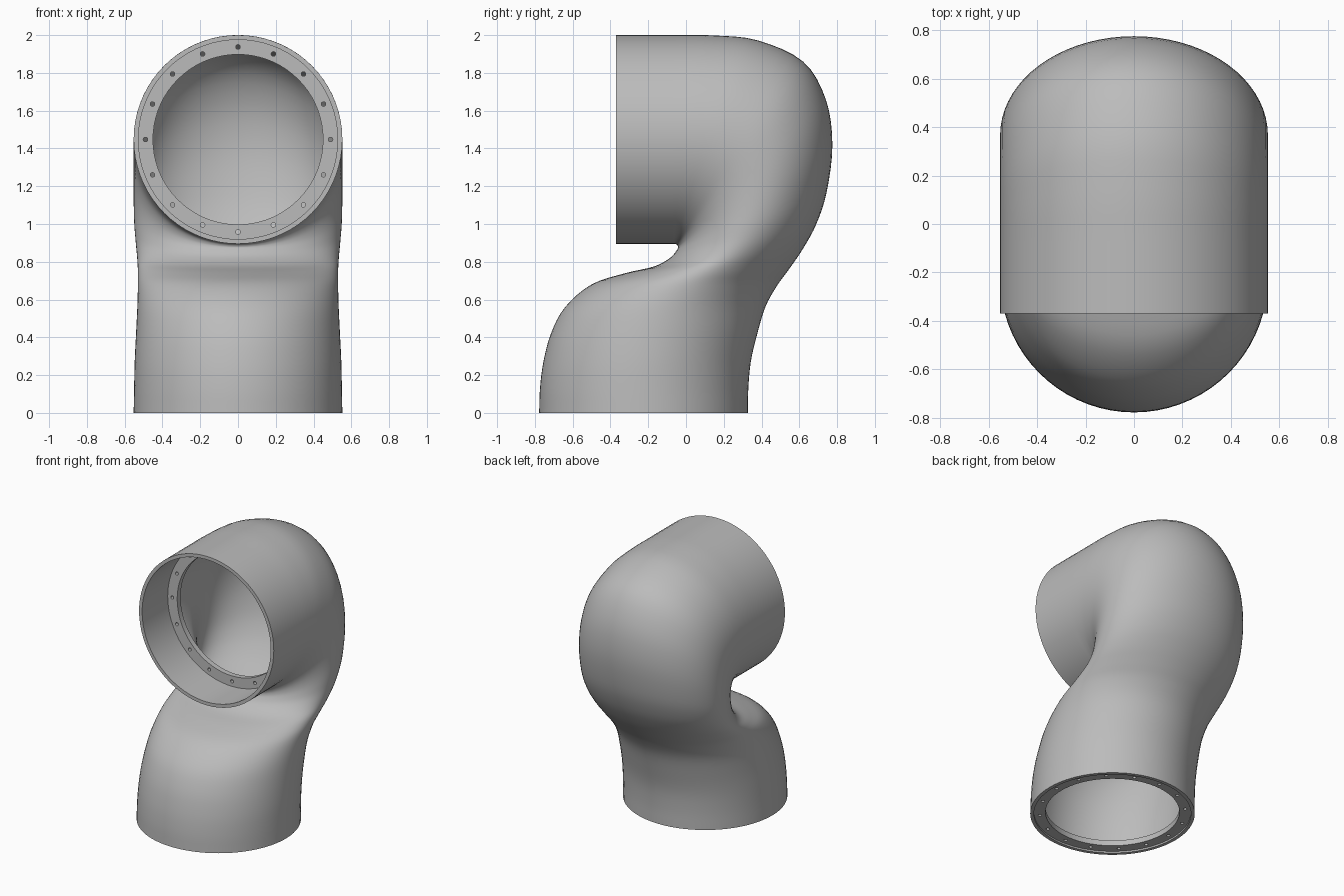
import bpy, bmesh, math
from mathutils import Vector, Matrix

cube = bpy.data.objects.get("Cube")
if cube:
    bpy.data.objects.remove(cube, do_unlink=True)

SIDES = 72
R = 0.5525      # outer radius of both ends
WALL = 0.025

grey = bpy.data.materials.new("light grey metal")
grey.use_nodes = True
colour = (0.5, 0.5, 0.5, 1)
grey.diffuse_color = colour
grey.node_tree.nodes["Principled BSDF"].inputs["Base Color"].default_value = colour


def finish(name, bm):
    bmesh.ops.recalc_face_normals(bm, faces=bm.faces)
    mesh = bpy.data.meshes.new(name)
    bm.to_mesh(mesh)
    bm.free()
    obj = bpy.data.objects.new(name, mesh)
    bpy.context.collection.objects.link(obj)
    mesh.materials.append(grey)
    return obj


def smooth(obj):
    bpy.ops.object.select_all(action='DESELECT')
    obj.select_set(True)
    bpy.context.view_layer.objects.active = obj
    bpy.ops.object.shade_smooth_by_angle(angle=math.radians(35))


def ring(centre, u, v):
    """Ellipse with half axes u and v."""
    angles = [2 * math.pi * i / SIDES for i in range(SIDES)]
    return [centre + u * math.cos(a) + v * math.sin(a) for a in angles]


def skin(name, rings):
    """Hollow solid: rings bridged in order, the last one back to the first."""
    bm = bmesh.new()
    loops = [[bm.verts.new(p) for p in r] for r in rings]
    for a, b in zip(loops, loops[1:] + loops[:1]):
        for i in range(SIDES):
            j = (i + 1) % SIDES
            bm.faces.new((a[i], a[j], b[j], b[i]))
    return finish(name, bm)


def lathe(name, profile, frame):
    """Closed (radius, height) profile turned about the frame's z axis."""
    return skin(name, [[frame @ p for p in ring(Vector((0, 0, h)), Vector((r, 0, 0)), Vector((0, r, 0)))]
                       for r, h in profile])


# Body sections: inner-bend (y, z), outer-bend (y, z), half width
sections = [
    (-.7775, 0, .3275, 0, R),
    (-.773, .13, .33, .13, .55),
    (-.755, .27, .343, .27, .547),
    (-.715, .42, .375, .41, .54),
    (-.64, .56, .42, .56, .533),
    (-.5, .68, .48, .67, .53),
    (-.32, .74, .545, .76, .53),
    (-.17, .775, .62, .87, .534),
    (-.085, .82, .69, 1, .542),
    (-.05, .86, .745, 1.17, .55),
    (-.042, .875, .775, 1.42, R),
    (-.043, .883, .74, 1.66, R),
    (-.047, .889, .62, 1.86, R),
    (-.053, .893, .38, 1.972, R),
    (-.06, .895, .15, 1.998, R),
    (-.07, .895, -.07, 2, R),
]


def spline(points, steps):
    """Catmull-Rom interpolation of tuples."""
    pts = [Vector(p) for p in points]
    pts = [2 * pts[0] - pts[1]] + pts + [2 * pts[-1] - pts[-2]]
    out = []
    for a, b, c, d in zip(pts, pts[1:], pts[2:], pts[3:]):
        for k in range(steps):
            t = k / steps
            out.append(b + (c - a) * (t / 2) + (2 * a - 5 * b + 4 * c - d) * (t * t / 2)
                       + (3 * b - a - 3 * c + d) * (t ** 3 / 2))
    return out + [pts[-2]]


def section_ring(s, inset):
    inner, outer = Vector((0, s[0], s[1])), Vector((0, s[2], s[3]))
    half = (outer - inner) / 2
    return ring((inner + outer) / 2, Vector((s[4] - inset, 0, 0)),
                half * (1 - inset / half.length))


# Hollow S-shaped body
path = spline(sections, 4)
body = skin("body_shell", [section_ring(s, 0) for s in path]
            + [section_ring(s, WALL) for s in reversed(path)])
smooth(body)

# Frames at the two openings, z pointing into the body
base_frame = Matrix.Translation((0, -.225, 0))
front_frame = Matrix.Translation((0, -.37, 1.4475)) @ Matrix.Rotation(-math.pi / 2, 4, 'X')

# Collar around the front opening
collar = lathe("front_collar", [(R, 0), (R, .3), (R - WALL, .3), (R - WALL, 0)], front_frame)
smooth(collar)


def flange(name, frame, height):
    """Bolt ring with sixteen through holes."""
    top = height + .04
    obj = lathe(name, [(.45, height), (.535, height), (.535, top), (.45, top)], frame)
    bm = bmesh.new()
    for i in range(16):
        turn = Matrix.Rotation(2 * math.pi * i / 16, 4, 'Z')
        place = frame @ turn @ Matrix.Translation((.49, 0, height + .02))
        bmesh.ops.create_cone(bm, cap_ends=True, segments=12, radius1=.012, radius2=.012,
                              depth=.1, matrix=place)
    cutter = finish(name + "_hole_cutter", bm)
    cutter.hide_render = True
    mod = obj.modifiers.new("holes", 'BOOLEAN')
    mod.operation = 'DIFFERENCE'
    mod.solver = 'EXACT'
    mod.object = cutter
    bpy.context.view_layer.objects.active = obj
    bpy.ops.object.modifier_apply(modifier=mod.name)
    bpy.data.objects.remove(cutter, do_unlink=True)
    smooth(obj)


flange("front_flange", front_frame, .3)
flange("base_flange", base_frame, .012)
